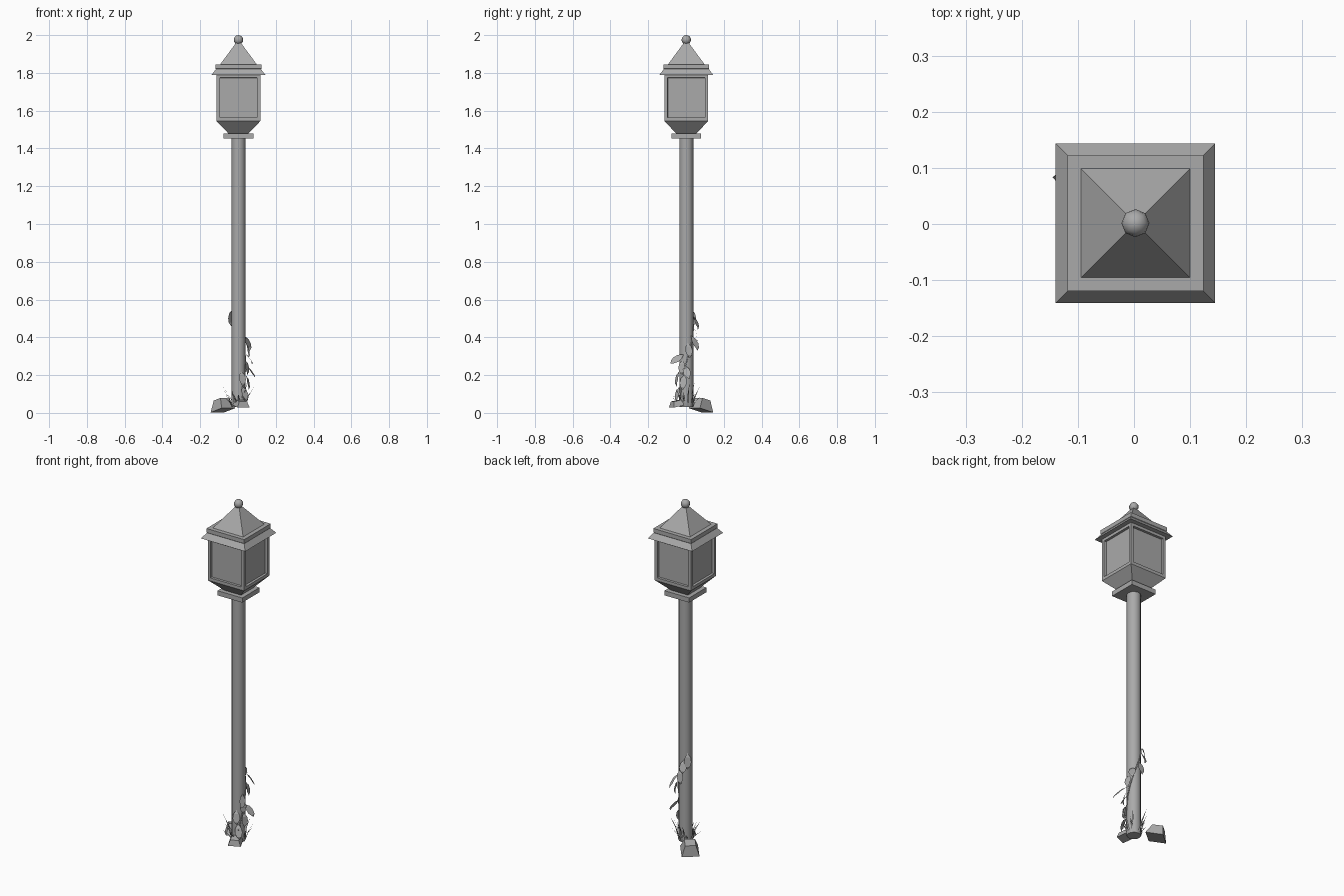
import bpy, bmesh, math, random
from mathutils import Vector, Matrix

cube = bpy.data.objects.get("Cube")
if cube:
    bpy.data.objects.remove(cube, do_unlink=True)

random.seed(4)
CENTRE = Vector((0.0025, 0.0015, 0))

stone_grey = bpy.data.materials.new("stone_grey")
stone_grey.use_nodes = True
COLOUR = (0.4, 0.4, 0.4, 1)
stone_grey.diffuse_color = COLOUR
stone_grey.node_tree.nodes["Principled BSDF"].inputs["Base Color"].default_value = COLOUR


def finish(name, bm, smooth=False, recalc=True):
    """Turn a bmesh into a named, coloured object."""
    if recalc:
        bmesh.ops.recalc_face_normals(bm, faces=bm.faces)
    mesh = bpy.data.meshes.new(name)
    bm.to_mesh(mesh)
    bm.free()
    mesh.materials.append(stone_grey)
    obj = bpy.data.objects.new(name, mesh)
    obj.location = CENTRE
    bpy.context.collection.objects.link(obj)
    if smooth:
        bpy.ops.object.select_all(action="DESELECT")
        obj.select_set(True)
        bpy.context.view_layer.objects.active = obj
        bpy.ops.object.shade_smooth_by_angle(angle=math.radians(50))
    return obj


def square_loft(profile):
    """Stack square rings, given as (half width, height), into a closed solid."""
    bm = bmesh.new()
    rings = [[bm.verts.new((sx * h, sy * h, z))
              for sx, sy in ((-1, -1), (1, -1), (1, 1), (-1, 1))]
             for h, z in profile]
    for low, high in zip(rings, rings[1:]):
        for i in range(4):
            j = (i + 1) % 4
            bm.faces.new((low[i], low[j], high[j], high[i]))
    bm.faces.new(rings[0][::-1])
    bm.faces.new(rings[-1])
    return bm


# Round post
bm = bmesh.new()
bmesh.ops.create_cone(bm, cap_ends=True, segments=12, radius1=0.037, radius2=0.037,
                      depth=1.43, matrix=Matrix.Translation((0, 0, 0.745)))
finish("post", bm, smooth=True)

# Collar under the lantern
finish("collar", square_loft([(0.079, 1.453), (0.079, 1.48)]))

# Lantern body with recessed panes
bm = square_loft([(0.052, 1.478), (0.116, 1.545), (0.116, 1.792)])
bm.normal_update()
walls = [f for f in bm.faces
         if abs(f.normal.z) < 0.1 and f.calc_center_median().z > 1.6]
bmesh.ops.inset_individual(bm, faces=walls, thickness=0.025)
pushed = bmesh.ops.inset_individual(bm, faces=walls, thickness=0.0005, depth=-0.014)
finish("lantern_body", bm)

# Roof with flared eave, flat ledge and pyramid
finish("roof", square_loft([(0.11, 1.79), (0.142, 1.79), (0.119, 1.82), (0.121, 1.822),
                            (0.121, 1.845), (0.097, 1.845), (0.012, 1.96)]))

# Ball finial
bm = bmesh.new()
bmesh.ops.create_uvsphere(bm, u_segments=8, v_segments=8, radius=0.025,
                          matrix=Matrix.Translation((0, 0, 1.975)))
finish("finial", bm, smooth=True)


def rock(name, place, turn, tilt, sizes, height):
    """Four-sided tapered stone, leaning away from the post."""
    bm = square_loft([(sizes[0], -height / 2), (sizes[1], height / 2)])
    bm.transform(Matrix.Translation(place) @ Matrix.Rotation(turn, 4, "Z")
                 @ Matrix.Rotation(tilt, 4, "X"))
    finish(name, bm)


rock("large_rock", (-0.087, 0.083, 0.043), 0.7, -0.25, (0.047, 0.028), 0.06)
rock("small_rock", (0.015, -0.05, 0.05), 0.4, 0.2, (0.035, 0.022), 0.03)


def polar(angle, radius, z):
    a = math.radians(angle)
    return Vector((math.cos(a) * radius, math.sin(a) * radius, z))


# Climbing leaves: start angle, tip angle, start height, tip height, tip radius
LEAVES = [
    (-60, -50, 0.14, 0.06, 0.065), (-15, -20, 0.2, 0.12, 0.055),
    (-70, -65, 0.22, 0.14, 0.055), (-10, 10, 0.25, 0.18, 0.09),
    (-30, -25, 0.28, 0.2, 0.05), (-20, -50, 0.31, 0.26, 0.11),
    (10, 20, 0.37, 0.29, 0.055), (40, 45, 0.41, 0.33, 0.085),
    (85, 100, 0.45, 0.37, 0.055), (115, 110, 0.51, 0.44, 0.065),
    (140, 135, 0.55, 0.46, 0.055),
]
bm = bmesh.new()
for a0, a1, z0, z1, reach in LEAVES:
    base, tip = polar(a0, 0.039, z0), polar(a1, reach, z1)
    along = tip - base
    side = along.cross(polar((a0 + a1) / 2, 1, 0)).normalized()
    bulge = polar(a0, 0.008, 0)
    left, right = [], []
    for t, w in ((0.25, 0.016), (0.55, 0.02), (0.8, 0.012)):
        mid = base + along * t + bulge
        left.append(bm.verts.new(mid + side * w))
        right.append(bm.verts.new(mid - side * w))
    root, end = bm.verts.new(base), bm.verts.new(tip)
    bm.faces.new((root, right[0], left[0]))
    for i in range(2):
        bm.faces.new((left[i], right[i], right[i + 1], left[i + 1]))
    bm.faces.new((left[2], right[2], end))
finish("vine_leaves", bm)

# Thin stem winding up through the leaves
curve = bpy.data.curves.new("vine_stem", "CURVE")
curve.dimensions = "3D"
curve.bevel_depth = 0.003
curve.bevel_resolution = 0
spline = curve.splines.new("POLY")
steps = 16
spline.points.add(steps)
for i, point in enumerate(spline.points):
    t = i / steps
    point.co = (*polar(-60 + 200 * t ** 1.5, 0.038, 0.04 + 0.5 * t), 1)
curve.materials.append(stone_grey)
stem = bpy.data.objects.new("vine_stem", curve)
stem.location = CENTRE
bpy.context.collection.objects.link(stem)

# Grass blades fanned around the foot
bm = bmesh.new()
blades = 18
for i in range(blades):
    a = 360 * i / blades + random.uniform(-8, 8)
    foot = polar(a, 0.038, 0.035)
    tip = polar(a + random.uniform(-15, 15), random.uniform(0.055, 0.095),
                random.uniform(0.08, 0.17))
    bend = (foot + tip) / 2 - polar(a, 0.008, 0)
    side = polar(a + 90, 0.006, 0)
    f0, f1 = bm.verts.new(foot - side), bm.verts.new(foot + side)
    m0, m1 = bm.verts.new(bend - side * 0.7), bm.verts.new(bend + side * 0.7)
    bm.faces.new((f0, f1, m1, m0))
    bm.faces.new((m0, m1, bm.verts.new(tip)))
finish("grass", bm)
